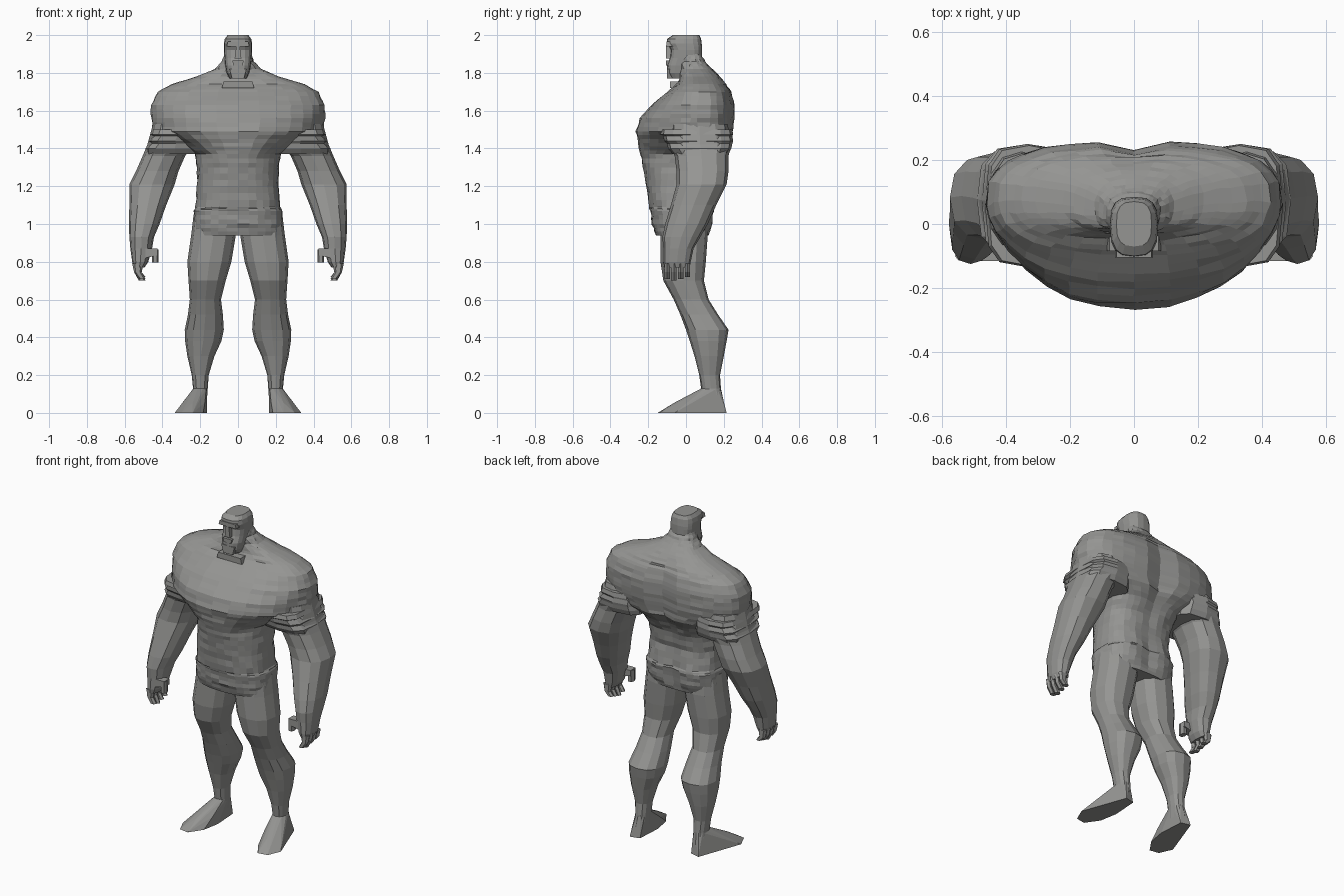
import bpy, bmesh, math, random
from mathutils import Vector

random.seed(4)
cube = bpy.data.objects.get("Cube")
if cube:
    bpy.data.objects.remove(cube, do_unlink=True)

grey = bpy.data.materials.new("stone grey")
grey.use_nodes = True
colour = (.3, .3, .29, 1)
grey.diffuse_color = colour
grey.node_tree.nodes["Principled BSDF"].inputs["Base Color"].default_value = colour


def finish(name, bm):
    """Turn a bmesh into a flat-shaded grey object."""
    bmesh.ops.recalc_face_normals(bm, faces=bm.faces)
    mesh = bpy.data.meshes.new(name)
    bm.to_mesh(mesh)
    bm.free()
    mesh.materials.append(grey)
    obj = bpy.data.objects.new(name, mesh)
    bpy.context.collection.objects.link(obj)
    return obj


def skin(name, loops):
    """Bridge closed loops of points and cap both ends."""
    bm = bmesh.new()
    rows = [[bm.verts.new(p) for p in loop] for loop in loops]
    for low, high in zip(rows, rows[1:]):
        for i in range(len(low)):
            j = (i + 1) % len(low)
            bm.faces.new((low[i], low[j], high[j], high[i]))
    bm.faces.new(rows[0])
    bm.faces.new(rows[-1])
    return finish(name, bm)


def hull(name, points):
    bm = bmesh.new()
    for p in points:
        bm.verts.new(p)
    bmesh.ops.convex_hull(bm, input=bm.verts)
    return finish(name, bm)


def power(value, exponent):
    return math.copysign(abs(value) ** exponent, value)


def limb_loop(z, x0, x1, y0, y1, side=1, count=10, square=.85):
    """Rounded horizontal section that fills the given extents."""
    loop = []
    for i in range(count):
        a = math.tau * i / count
        x = (x0 + x1) / 2 + (x1 - x0) / 2 * power(math.cos(a), square)
        y = (y0 + y1) / 2 + (y1 - y0) / 2 * power(math.sin(a), square)
        loop.append((x * side, y, z))
    return loop


def body_loop(z, width, front, mid, back, chest, groove, count=32):
    """Section with a wedge-like chest, a flat back and a spine groove."""
    loop = []
    for i in range(count):
        a = math.tau * i / count
        c, s = math.cos(a), math.sin(a)
        x = width * power(c, .85)
        if s < 0:
            y = mid + (front - mid) * abs(s) ** chest
        else:
            y = mid + (back - mid) * s ** .65
            y -= groove * math.exp(-(x / .06) ** 2) * s
        loop.append((x, y, z))
    return loop


# Trunk: height, half width, front, widest point, back, chest wedge, spine groove
trunk = [
    (.94, .235, -.16, -.02, .12, .8, 0),
    (1.0, .235, -.18, -.02, .145, .8, .02),
    (1.07, .235, -.19, -.02, .155, .8, .02),
    (1.09, .225, -.195, -.02, .15, .8, .02),
    (1.2, .215, -.21, -.02, .13, .85, .01),
    (1.3, .215, -.225, 0, .15, .9, .01),
    (1.37, .23, -.24, .03, .19, 1, .02),
    (1.43, .33, -.255, .06, .24, 1.2, .03),
    (1.49, .45, -.265, .06, .25, 1.3, .03),
    (1.56, .46, -.245, .06, .26, 1.3, .03),
    (1.63, .46, -.18, .06, .26, 1.1, .03),
    (1.7, .425, -.1, .07, .24, .9, .02),
    (1.74, .35, -.05, .07, .215, .8, .01),
    (1.78, .22, -.03, .06, .18, .8, 0),
    (1.82, .125, -.03, .04, .14, .9, 0),
    (1.86, .085, -.04, .03, .1, 1, 0),
    (1.9, .07, -.04, .02, .08, 1, 0),
]

# Fine strips between the main sections, with slight folds in the surface
loops = []
for a, b in zip(trunk, trunk[1:]):
    for step in range(3):
        t = step / 3
        loop = body_loop(*[p + (q - p) * t for p, q in zip(a, b)])
        if loops:
            loop = [(x + random.uniform(-.004, .004),
                     y + random.uniform(-.004, .004), z) for x, y, z in loop]
        loops.append(loop)
loops.append(body_loop(*trunk[-1]))
skin("trunk", loops)

# Head, from the jaw to the flat crown
head = [
    (1.77, .045, -.08, .03), (1.8, .06, -.1, .06), (1.84, .068, -.1, .08),
    (1.88, .072, -.085, .085), (1.92, .075, -.08, .085), (1.94, .075, -.09, .085),
    (1.955, .075, -.102, .083), (1.98, .07, -.1, .08), (2.0, .055, -.07, .07),
]
skin("head", [limb_loop(z, -w, w, f, b, count=16, square=.7) for z, w, f, b in head])


def block(name, x, y, z, top, bottom):
    """Tapered block: x and z give its reach, y its front and back."""
    hull(name, [(s * w, d, h) for s in (-1, 1) for d in y
                for h, w in ((z[0], x * bottom), (z[1], x * top))])


block("nose", .018, (-.105, -.06), (1.875, 1.945), .5, 1)
block("mouth", .03, (-.105, -.06), (1.84, 1.865), 1, .8)
block("chin", .045, (-.1, -.03), (1.77, 1.82), 1, .7)
block("brow", .06, (-.104, -.05), (1.94, 1.965), .9, 1)
block("collar", .085, (-.085, 0), (1.72, 1.755), .9, 1)

# Limb sections: height, inner x, outer x, front y, back y
leg = [
    (1.05, .02, .235, -.13, .11), (.94, .012, .248, -.135, .115),
    (.8, .035, .268, -.135, .105), (.7, .065, .262, -.12, .095),
    (.6, .09, .255, -.065, .12), (.52, .08, .265, -.03, .17),
    (.44, .075, .282, 0, .225), (.38, .088, .28, .02, .215),
    (.3, .125, .268, .045, .2), (.2, .155, .245, .07, .18),
    (.13, .16, .238, .08, .185), (.06, .165, .245, .05, .2),
]
arm = [
    (1.53, .25, .45, -.08, .22), (1.42, .23, .48, -.09, .24),
    (1.36, .28, .505, -.06, .225), (1.28, .315, .54, -.05, .225),
    (1.21, .335, .575, -.05, .215), (1.1, .38, .575, -.08, .16),
    (1.0, .415, .578, -.11, .115), (.93, .445, .575, -.125, .075),
    (.87, .455, .57, -.12, .04), (.8, .475, .56, -.12, .025),
    (.77, .495, .55, -.115, .02),
]
# Bulging muscle that hangs below the shoulder, in stepped layers
sleeve = [
    (1.5, .2, .455, -.13, .245), (1.475, .2, .465, -.135, .25),
    (1.465, .19, .452, -.12, .245), (1.44, .19, .475, -.115, .25),
    (1.425, .19, .465, -.1, .245), (1.4, .18, .49, -.095, .24),
    (1.37, .18, .485, -.07, .225),
]

for label, side in (("left", 1), ("right", -1)):
    for part, rows, square in (("leg", leg, .85), ("arm", arm, .85),
                               ("upper_arm_muscle", sleeve, .6)):
        skin(f"{label}_{part}", [limb_loop(*r, side, 12, square) for r in rows])

    # Foot: wedge splayed outwards from the ankle
    sole = [(.175, .2), (.235, .215), (.335, -.06), (.3, -.14),
            (.24, -.15), (.185, -.07), (.165, .04)]
    points = [(x * side, y, 0) for x, y in sole]
    points += [(x * side, y, z) for x, y, z in limb_loop(.13, .162, .236, .08, .185)]
    points += [(.24 * side, -.06, .055), (.175 * side, 0, .055)]
    hull(f"{label}_foot", points)

    # Fingers curl inwards below the palm
    for i in range(4):
        y = -.1 + .036 * i
        tip = .7 + .01 * abs(i - 1)
        path = [(.79, .5, .56), (.745, .51, .55), (tip, .49, .525)]
        skin(f"{label}_finger_{i + 1}",
             [limb_loop(z, a, b, y - .016, y + .016, side, 6) for z, a, b in path])

    # Thumb points to the body and then down
    hull(f"{label}_thumb_base", [(x * side, y, z) for x, low in ((.425, .835), (.49, .82))
                                 for y in (-.115, -.065) for z in (low, .87)])
    skin(f"{label}_thumb_tip", [limb_loop(z, .42, .455, -.118, -.07, side, 6)
                                for z in (.865, .795)])
